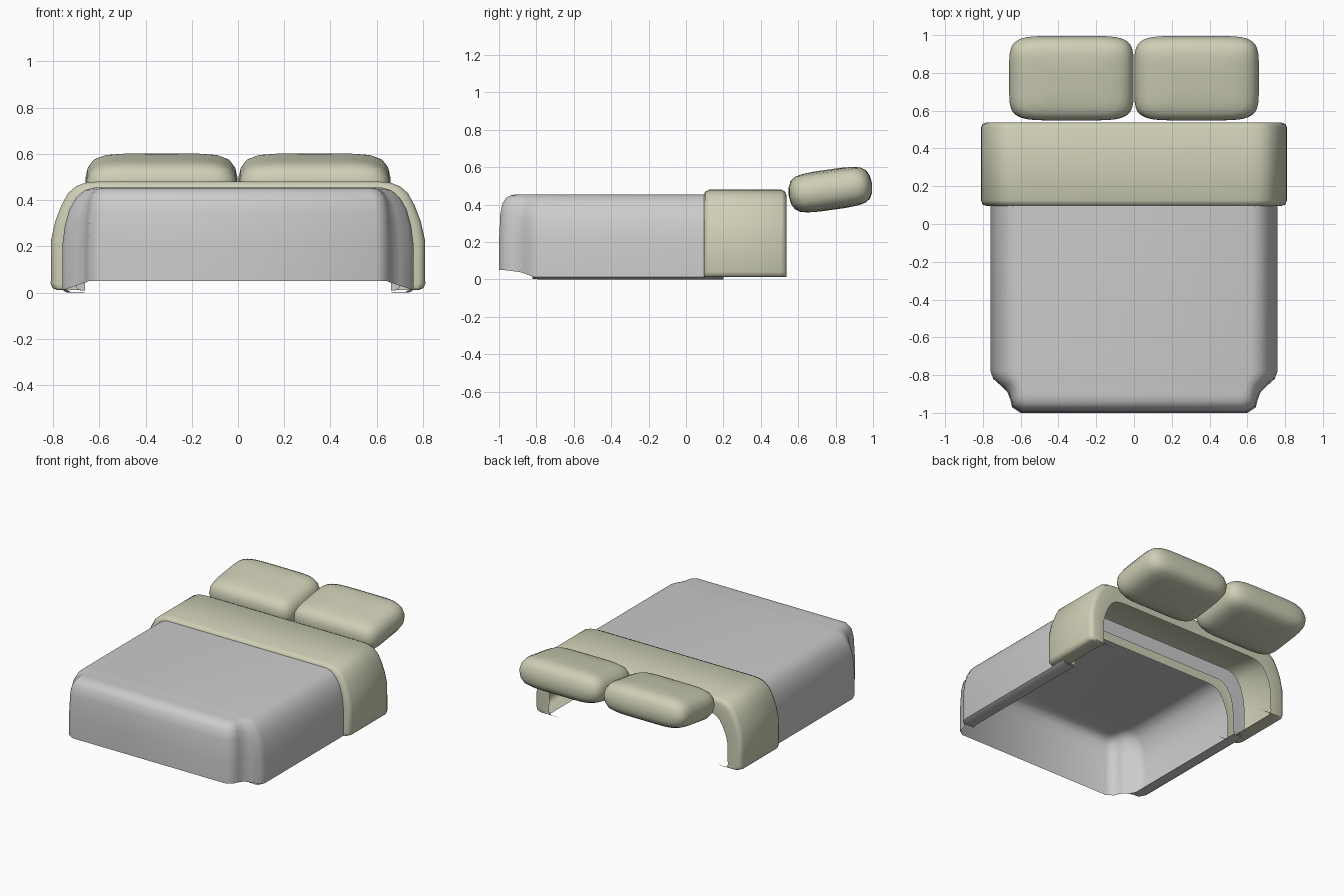
import bpy, bmesh, math
from mathutils import Matrix

cube = bpy.data.objects.get("Cube")
if cube:
    bpy.data.objects.remove(cube, do_unlink=True)


def material(name, rgb):
    m = bpy.data.materials.new(name)
    m.use_nodes = True
    m.diffuse_color = (*rgb, 1)
    m.node_tree.nodes["Principled BSDF"].inputs["Base Color"].default_value = (*rgb, 1)
    return m


grey = material("grey blanket cloth", (0.6, 0.6, 0.6))
cream = material("cream linen", (0.62, 0.62, 0.47))


def finish(name, bm, mat, angle=50):
    """Turn a bmesh into a smooth shaded object."""
    mesh = bpy.data.meshes.new(name)
    bm.to_mesh(mesh)
    bm.free()
    mesh.materials.append(mat)
    obj = bpy.data.objects.new(name, mesh)
    bpy.context.collection.objects.link(obj)
    bpy.ops.object.select_all(action='DESELECT')
    obj.select_set(True)
    bpy.context.view_layer.objects.active = obj
    bpy.ops.object.shade_smooth_by_angle(angle=math.radians(angle))
    return obj


def add_grid(bm, rows):
    """Skin rows of points, all of the same length."""
    vs = [[bm.verts.new(p) for p in row] for row in rows]
    for a, b in zip(vs, vs[1:]):
        for k in range(len(a) - 1):
            bm.faces.new((a[k], a[k + 1], b[k + 1], b[k]))
    return vs


def face_outward(bm):
    """Consistent normals, with the highest face looking up."""
    bmesh.ops.remove_doubles(bm, verts=bm.verts, dist=0.0005)
    bmesh.ops.recalc_face_normals(bm, faces=bm.faces)
    bm.normal_update()
    top = max(bm.faces, key=lambda f: f.calc_center_median().z)
    if top.normal.z < 0:
        bmesh.ops.reverse_faces(bm, faces=bm.faces)


# Blanket: plan outline at the hem and at the edge of the flat top, right half,
# with hem height and a blend from side curve (0) to foot curve (1)
HEAD = 0.2
half = [
    (0.76, HEAD, 0.62, HEAD, 0.012, 0),
    (0.76, -0.78, 0.62, -0.78, 0.012, 0),
    (0.745, -0.82, 0.61, -0.81, 0.015, 0.1),
    (0.70, -0.86, 0.60, -0.835, 0.03, 0.3),
    (0.67, -0.89, 0.592, -0.855, 0.04, 0.6),
    (0.655, -0.93, 0.585, -0.875, 0.045, 0.9),
    (0.645, -0.97, 0.575, -0.895, 0.05, 1),
    (0.60, -1.0, 0.55, -0.91, 0.05, 1),
]
outline = half + [(-a, b, -c, d, e, f) for a, b, c, d, e, f in reversed(half)]
# inset fraction, height on the side, height at the foot
curve = [(0, 0.2, 0.2), (0.08, 0.29, 0.35), (0.22, 0.36, 0.41), (0.43, 0.41, 0.436),
         (0.68, 0.442, 0.449), (1, 0.455, 0.455)]


def column(p):
    x0, y0, x1, y1, hem, w = p
    pts = [(x0, y0, hem)]
    for s, zs, zf in curve:
        pts.append((x0 + (x1 - x0) * s, y0 + (y1 - y0) * s, zs + (zf - zs) * w))
    return pts


bm = bmesh.new()
columns = [column(p) for p in outline]
add_grid(bm, columns)
# flat top, as strips between matching left and right points
n = len(columns)
add_grid(bm, [(columns[i][-1], columns[n - 1 - i][-1]) for i in range(n // 2)])
# turned-under hem along both sides
for side in (1, -1):
    add_grid(bm, [[(side * p[0], p[1], p[4]),
                   (side * (p[0] - 0.02), p[1], p[4] - 0.012),
                   (side * (p[0] - 0.09), p[1], p[4] - 0.012)] for p in half[:3]])
# turned-in lip at the head end
arch = columns[0] + [(-x, y, z) for x, y, z in reversed(columns[0])]
add_grid(bm, [arch, [(x * 0.87, y, z * 0.78) for x, y, z in arch]])
face_outward(bm)
finish("blanket", bm, grey)

# Turned-down sheet: arch section swept along y with rounded lips on every edge
section = [(0.70, 0.012), (0.785, 0.012), (0.803, 0.02), (0.81, 0.04), (0.808, 0.23),
           (0.79, 0.31), (0.765, 0.375), (0.735, 0.43), (0.70, 0.46), (0.66, 0.475), (0.61, 0.48)]
section += [(-x, z) for x, z in reversed(section)]
sweep = [(0.10, 0.11), (0.095, 0.03), (0.102, 0.01), (0.125, 0),
         (0.51, 0), (0.53, 0.01), (0.537, 0.03), (0.532, 0.11)]
bm = bmesh.new()
add_grid(bm, [[(x * (1 - d / 0.81), y, max(0.012, z * (1 - d / 0.48))) for x, z in section]
              for y, d in sweep])
face_outward(bm)
finish("sheet_fold", bm, cream)


# Pillows: rounded rectangular rings rising to a soft crown
def rounded(t, power=0.36):
    return math.copysign(abs(t) ** power, t)


crown = [(0.3, 0.108), (0.6, 0.104), (0.78, 0.095), (0.9, 0.077), (0.97, 0.045), (1, 0)]
levels = crown + [(s, -z) for s, z in reversed(crown[:-1])]
SEGMENTS = 40
for name, side in (("left_pillow", 1), ("right_pillow", -1)):
    bm = bmesh.new()
    rows = []
    for s, z in levels:
        ring = [2 * math.pi * (k + 0.5) / SEGMENTS for k in range(SEGMENTS + 1)]
        rows.append([(0.33 * s * rounded(math.cos(a)), 0.226 * s * rounded(math.sin(a)), z)
                     for a in ring])
    vs = add_grid(bm, rows)
    bm.faces.new(vs[0][:-1])
    bm.faces.new(vs[-1][:-1])
    face_outward(bm)
    bm.transform(Matrix.Translation((side * 0.331, 0.772, 0.48))
                 @ Matrix.Rotation(math.radians(8), 4, 'X'))
    finish(name, bm, cream, 60)
